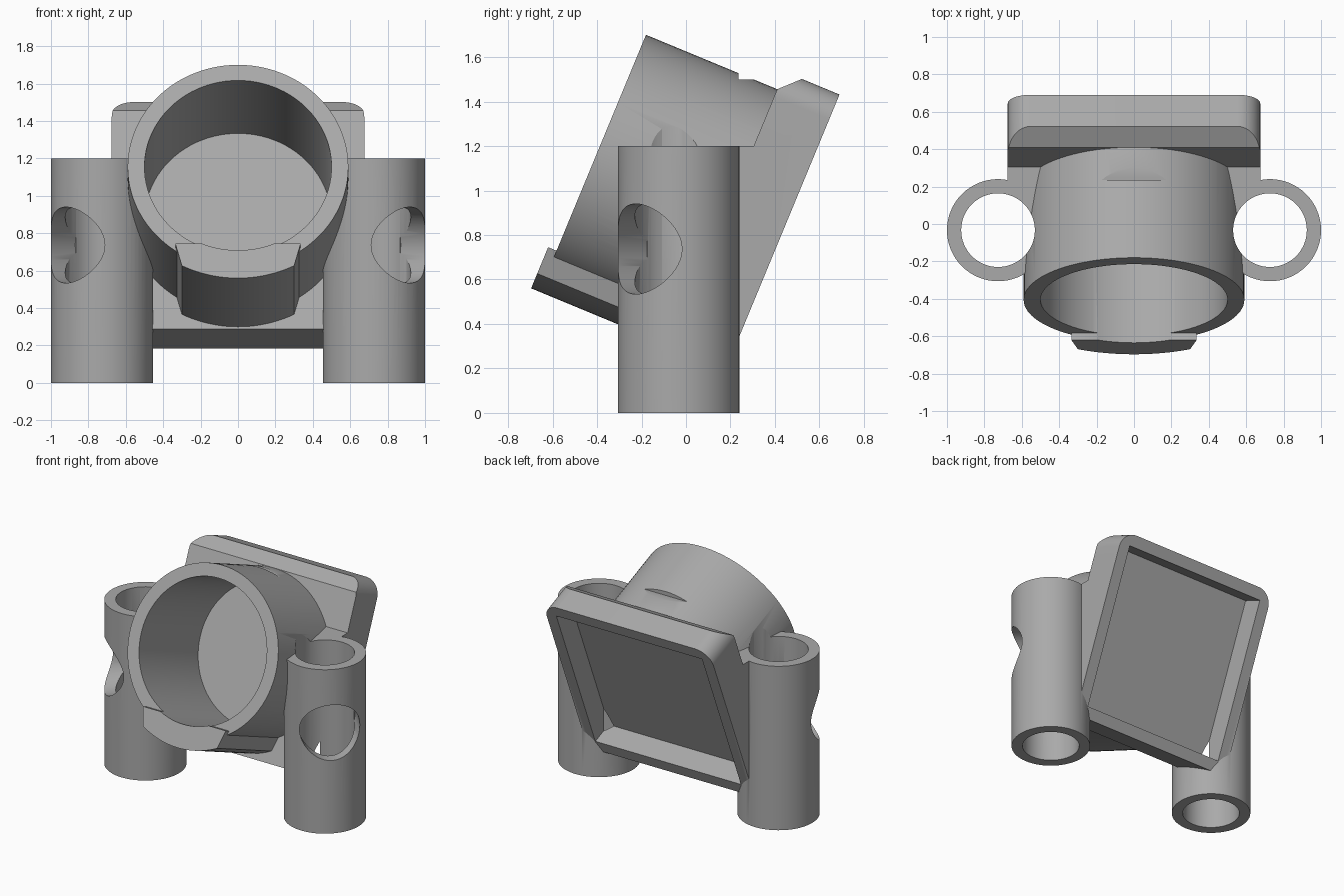
import bpy, bmesh
from math import radians, sin, cos, pi
from mathutils import Matrix, Vector

cube = bpy.data.objects.get("Cube")
if cube:
    bpy.data.objects.remove(cube, do_unlink=True)

# Single plastic colour
grey = bpy.data.materials.new("plain_grey")
grey.use_nodes = True
GREY = (0.4, 0.4, 0.4, 1)
grey.diffuse_color = GREY
grey.node_tree.nodes["Principled BSDF"].inputs["Base Color"].default_value = GREY

TILT = Matrix.Rotation(radians(-22.5), 4, 'X')
AXIS = 0.912          # height of the ring axis in the tilted frame
RING, BORE, HALF = 0.59, 0.5, 0.675
FRONT, BACK = -0.178, 0.09   # plate faces along the ring axis


def prism(name, points, vector, matrix=Matrix()):
    """Solid made by extruding a closed outline along a vector."""
    bm = bmesh.new()
    face = bm.faces.new([bm.verts.new(p) for p in points])
    top = bmesh.ops.extrude_face_region(bm, geom=[face])["geom"]
    verts = [v for v in top if isinstance(v, bmesh.types.BMVert)]
    bmesh.ops.translate(bm, verts=verts, vec=vector)
    bmesh.ops.recalc_face_normals(bm, faces=bm.faces)
    bm.transform(matrix)
    mesh = bpy.data.meshes.new(name)
    bm.to_mesh(mesh)
    bm.free()
    mesh.materials.append(grey)
    obj = bpy.data.objects.new(name, mesh)
    bpy.context.collection.objects.link(obj)
    return obj


def arc(x, z, r, start, end, n):
    angles = [radians(start + (end - start) * i / n) for i in range(n + 1)]
    return [(x + r * cos(a), z + r * sin(a)) for a in angles]


def tilted(name, outline, w0, w1):
    """Extrude an outline of (x, up) points along the ring axis."""
    return prism(name, [(x, w0, u) for x, u in outline], (0, w1 - w0, 0), TILT)


def disc(r, n=96):
    return arc(0, AXIS, r, 0, 360, n)[:-1]


def rod(name, x, y, z, r, length, direction=(0, 0, 1), n=64):
    d = Vector(direction)
    m = Matrix.Translation((x, y, z)) @ d.to_track_quat('Z', 'Y').to_matrix().to_4x4()
    pts = [(a, b, 0) for a, b in arc(0, 0, r, 0, 360, n)[:-1]]
    return prism(name, pts, (0, 0, length), m)


def box_x(name, profile, x0, x1):
    """Extrude a (y, z) profile across x."""
    return prism(name, [(x0, y, z) for y, z in profile], (x1 - x0, 0, 0))


# Ring and square mounting plate with rounded upper corners
ring = tilted("lens_bracket", disc(RING), -0.817, -0.12)
top, bottom, r = AXIS + HALF, AXIS - HALF, 0.12
outline = [(-HALF, bottom), (HALF, bottom)]
outline += arc(HALF - r, top - r, r, 0, 90, 12)
outline += arc(r - HALF, top - r, r, 90, 180, 12)
plate = tilted("mounting_plate", outline, FRONT, BACK)

# Curved locking tab under the ring
tab_outline = [(0.335, 0.451), (-0.335, 0.451)] + arc(0, AXIS, 0.661, 243, 297, 20)
tab = tilted("locking_tab", tab_outline, -0.858, -0.12)

# Sloped cut along the upper front edge of the plate
bevel = prism("bevel_cutter", [(-1, FRONT - 0.05, top - 0.085 - 0.05 + 0.05 - 0.05),
                               (-1, FRONT + 0.135, top + 0.05),
                               (-1, FRONT - 0.05, top + 0.05)], (2, 0, 0), TILT)

adds, cuts = [tab], []
for s in (-1, 1):
    x, y = s * 0.727, -0.033
    adds.append(rod("post", x, y, 0, 0.273, 1.2))
    # Web joining each post to the plate
    adds.append(box_x("web", [(-0.03, 1.2), (0.36, 1.2), (0.03, 0.4), (-0.03, 0.4)],
                      s * 0.5, s * HALF))
    cuts.append(rod("post_bore", x, y, -0.1, 0.197, 1.9))
    cuts.append(rod("side_hole", x, y, 0.737, 0.203, 0.6, (s, -1, 0)))

# Main bore, square rear recess and small clearance step on top of the ring
cuts.append(tilted("main_bore", disc(BORE), -1.2, 0.5))
h = HALF - 0.085
square = [(-h, AXIS - h), (h, AXIS - h), (h, AXIS + h), (-h, AXIS + h)]
cuts.append(tilted("rear_recess", square, BACK - 0.167, 0.4))
cuts.append(box_x("top_step", [(0.235, 1.5), (0.36, 1.5), (0.36, 1.7), (0.235, 1.7)], -0.4, 0.4))


def combine(target, parts, operation):
    """Apply booleans in order, then discard the helper solids."""
    for part in parts:
        part.hide_render = True
        mod = target.modifiers.new(part.name, 'BOOLEAN')
        mod.operation, mod.object, mod.solver = operation, part, 'EXACT'
        bpy.context.view_layer.update()
        graph = bpy.context.evaluated_depsgraph_get()
        mesh = bpy.data.meshes.new_from_object(target.evaluated_get(graph))
        target.modifiers.clear()
        target.data = mesh
        bpy.data.objects.remove(part, do_unlink=True)


combine(plate, [bevel], 'DIFFERENCE')
combine(ring, [plate] + adds, 'UNION')
combine(ring, cuts, 'DIFFERENCE')

bpy.ops.object.select_all(action='DESELECT')
ring.select_set(True)
bpy.context.view_layer.objects.active = ring
bpy.ops.object.shade_smooth_by_angle(angle=radians(25))
